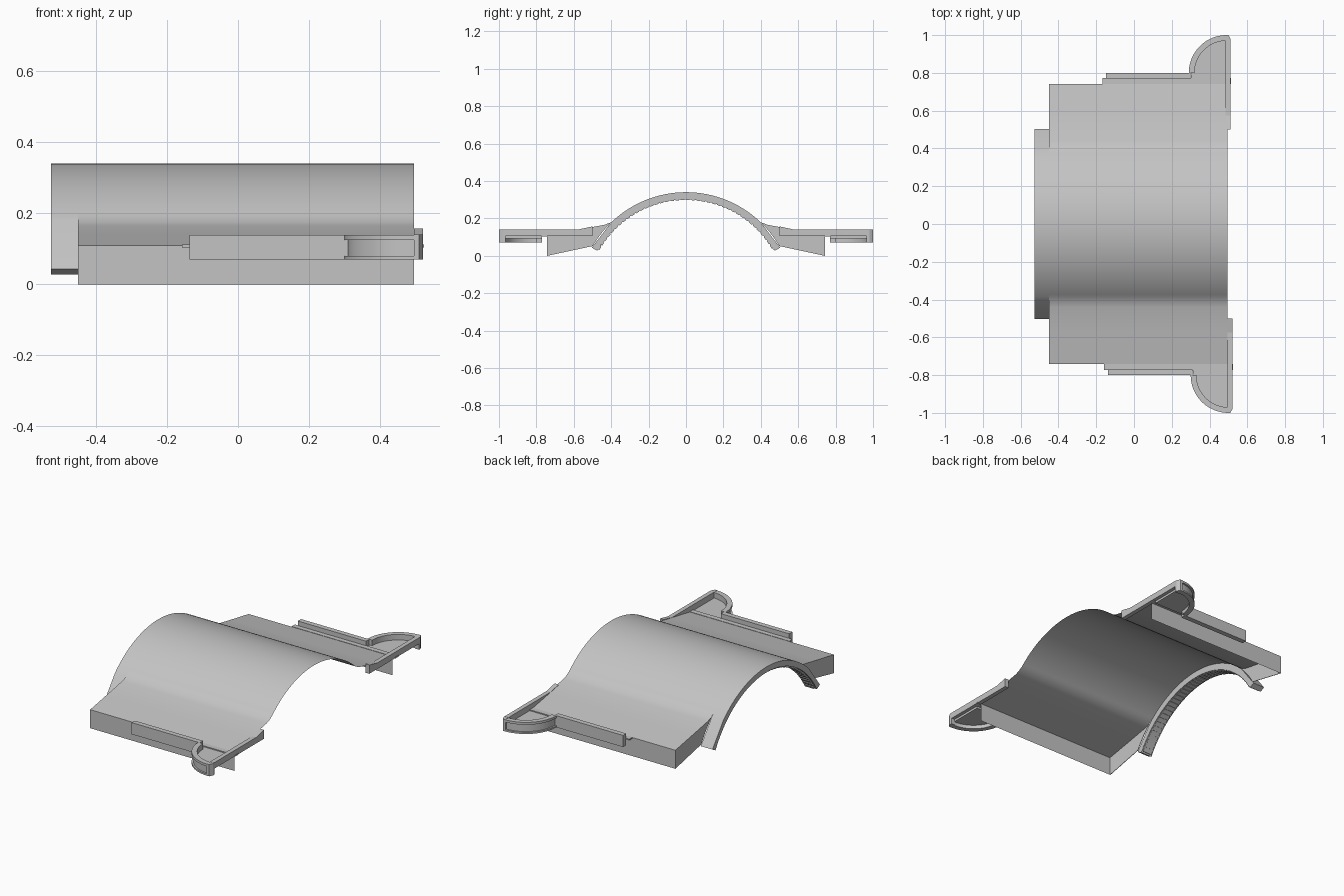
import bpy, bmesh
from math import sin, cos, radians

cube = bpy.data.objects.get("Cube")
if cube:
    bpy.data.objects.remove(cube)

grey = bpy.data.materials.new("plain grey")
grey.use_nodes = True
GREY = (0.55, 0.55, 0.55, 1)
grey.diffuse_color = GREY
grey.node_tree.nodes["Principled BSDF"].inputs["Base Color"].default_value = GREY


def finish(name, bm, smooth):
    """Turn a bmesh into a grey object."""
    mesh = bpy.data.meshes.new(name)
    bm.to_mesh(mesh)
    bm.free()
    mesh.materials.append(grey)
    obj = bpy.data.objects.new(name, mesh)
    bpy.context.collection.objects.link(obj)
    if smooth:
        bpy.ops.object.select_all(action="DESELECT")
        bpy.context.view_layer.objects.active = obj
        obj.select_set(True)
        bpy.ops.object.shade_smooth_by_angle(angle=radians(20))


def prism(name, pts, axis, lo, hi, smooth=False):
    """Extrude a closed outline along x (points are y, z) or z (points are x, y)."""
    bm = bmesh.new()
    place = (lambda p: (lo, p[0], p[1])) if axis == "x" else (lambda p: (p[0], p[1], lo))
    face = bm.faces.new([bm.verts.new(place(p)) for p in pts])
    ext = bmesh.ops.extrude_face_region(bm, geom=[face])
    step = (hi - lo, 0, 0) if axis == "x" else (0, 0, hi - lo)
    verts = [v for v in ext["geom"] if isinstance(v, bmesh.types.BMVert)]
    bmesh.ops.translate(bm, verts=verts, vec=step)
    bmesh.ops.recalc_face_normals(bm, faces=bm.faces)
    finish(name, bm, smooth)


def sheet(name, pts, lo, hi):
    """Open skin: sweep a (y, z) line along x."""
    bm = bmesh.new()
    rows = [[bm.verts.new((x, y, z)) for y, z in pts] for x in (lo, hi)]
    for i in range(len(pts) - 1):
        bm.faces.new((rows[0][i], rows[1][i], rows[1][i + 1], rows[0][i + 1]))
    finish(name, bm, True)


CENTRE = -0.236
R_OUT, R_IN, R_RIB = 0.576, 0.543, 0.534
X_LIP, X_BODY, X_END = -0.526, -0.45, 0.495


def arc(r, a, b, n):
    """Arch points by angle from straight up, as (y, z)."""
    angles = [radians(a + (b - a) * i / n) for i in range(n + 1)]
    return [(r * sin(t), CENTRE + r * cos(t)) for t in angles]


# Main body: an open skin of arch, wing tops and outer walls
wing = [(0.411, 0.1755), (0.44, 0.165), (0.575, 0.14), (0.742, 0.11), (0.742, 0.0)]
left_wing = [(-y, z) for y, z in reversed(wing)]
sheet("arched_body", left_wing + arc(R_OUT, -42, 42, 48) + wing, X_BODY, X_END)

# Plates closing the wings at one end
for side, label in ((1, "back"), (-1, "front")):
    end = arc(R_OUT, 44, 60, 6) + list(reversed(wing[1:]))
    prism(label + "_wing_end", [(y * side, z) for y, z in end], "x", X_BODY, X_BODY + 0.003)

# Overhanging arch lip with straight outer skirts, and its toothed lining
lip = arc(R_OUT, -61, -61, 1)[:1] + arc(R_OUT, -44, 44, 48) + arc(R_OUT, 61, 61, 1)[:1]
prism("arch_lip", lip + arc(R_IN, 61, -61, 60), "x", X_LIP, X_BODY, True)
prism("lip_lining", arc(R_IN, -60, 60, 60) + arc(R_RIB + 0.004, 60, -60, 60), "x", -0.515, X_BODY, True)
for i in range(40):
    a = -60 + i * 3
    prism("lip_tooth", arc(R_IN, a, a + 2, 2) + arc(R_RIB, a + 2, a, 2), "x", -0.515, -0.455)


def bracket(side, dx, label):
    """Rail, rounded tray and cross strip along one wing edge."""
    def flat(name, pts, lo, hi, smooth=False):
        prism(label + name, [(x + dx, y * side) for x, y in pts], "z", lo, hi, smooth)

    def box(name, x0, x1, y0, y1, lo, hi):
        flat(name, [(x0, y0), (x1, y0), (x1, y1), (x0, y1)], lo, hi)

    def quarter(r, n=20):
        angles = [radians(180 - 90 * i / n) for i in range(n + 1)]
        return [(0.49 + r * cos(t), 0.8 + r * sin(t)) for t in angles]

    # Stepped rail
    box("rail_foot", -0.168, 0.513, 0.742, 0.772, 0.104, 0.112)
    box("rail_fence", -0.147, 0.30, 0.770, 0.80, 0.07, 0.139)

    # Tray floor and grooved rounded wall
    flat("tray_floor", [(0.3, 0.77)] + quarter(0.185) + [(0.49, 0.77)], 0.092, 0.106)
    for name, r, lo, hi in (("wall_bottom", 0.2, 0.07, 0.08),
                            ("wall_core", 0.19, 0.08, 0.125),
                            ("wall_top", 0.2, 0.125, 0.139)):
        inner = list(reversed(quarter(0.17)))
        flat("tray_" + name, quarter(r) + inner, lo, hi, True)
    end_cap = [(0.485, 0.965), (0.511, 0.965), (0.511, 0.98), (0.5, 1.0), (0.485, 1.0)]
    flat("tray_end_cap", end_cap, 0.07, 0.14)

    # Cross strip, rising to meet the arch
    strip = [(0.5, 0.105), (0.97, 0.105), (0.97, 0.141), (0.575, 0.141), (0.5, 0.157)]
    prism(label + "cross_strip", [(y * side, z) for y, z in strip], "x", 0.485 + dx, 0.511 + dx)


bracket(1, 0.0, "back_")
bracket(-1, 0.01, "front_")
